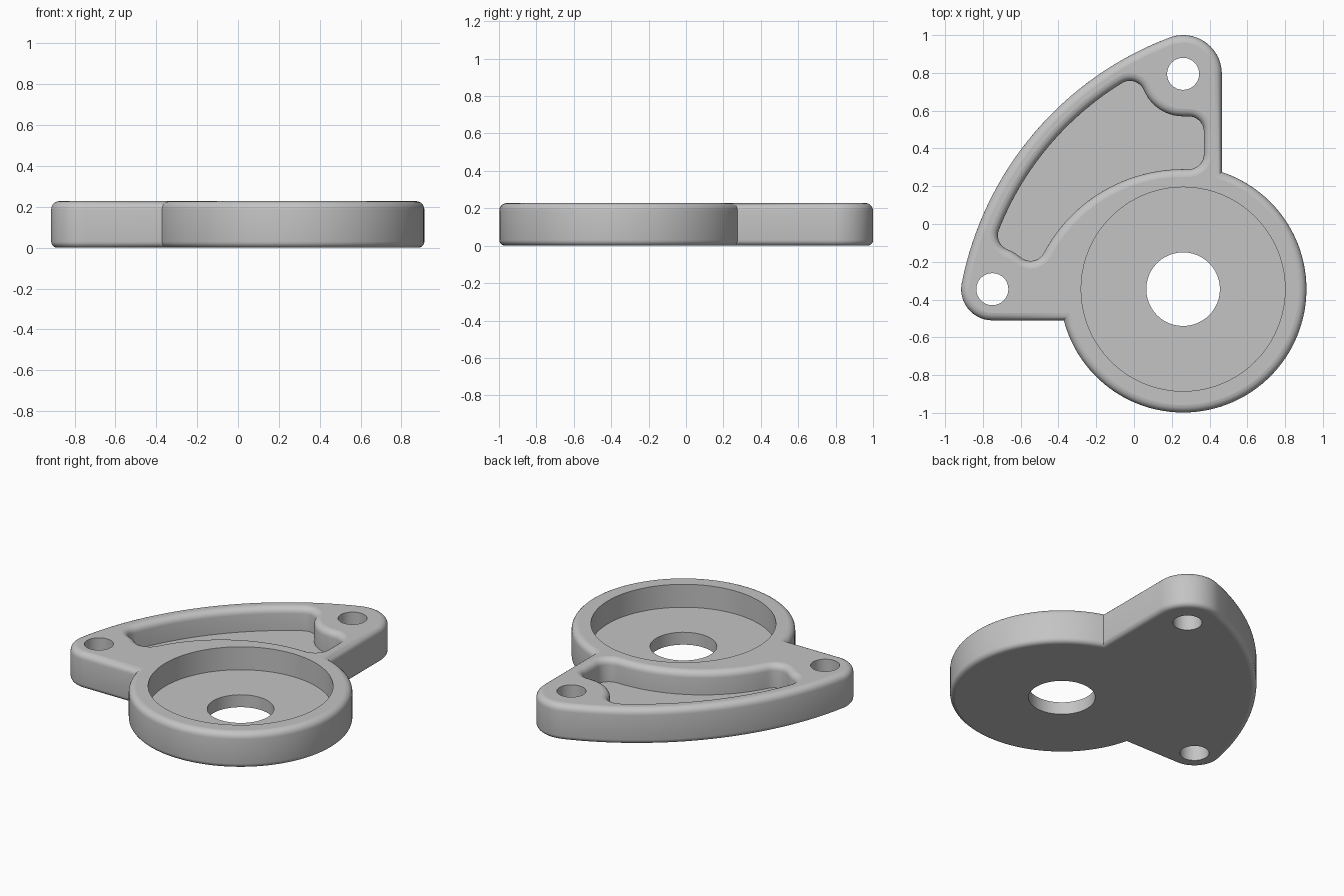
import bpy, bmesh, math
from mathutils import Vector

if "Cube" in bpy.data.objects:
    bpy.data.objects.remove(bpy.data.objects["Cube"])

HEIGHT, FLOOR = 0.228, 0.08
FILLET, FOOT_FILLET = 0.04, 0.03
DISC, DISC_R = Vector((0.26, -0.345)), 0.653
TOP_EAR, TOP_R = Vector((0.26, 0.795)), 0.205
LEFT_EAR, LEFT_R = Vector((-0.75, -0.345)), 0.165


def arc(c, r, a0, a1, n):
    """Points on an arc, angles in degrees."""
    return [Vector((c[0] + r * math.cos(math.radians(a0 + (a1 - a0) * i / n)),
                    c[1] + r * math.sin(math.radians(a0 + (a1 - a0) * i / n))))
            for i in range(n + 1)]


def clean(pts):
    """Drop points that coincide with their predecessor."""
    return [p for i, p in enumerate(pts) if (p - pts[i - 1]).length > 0.002]


def angle(v):
    return math.degrees(math.atan2(v.y, v.x))


def tangent_arc(c1, r1, c2, r2, R):
    """Centre and end angles of a big arc enclosing two small circles."""
    d = c2 - c1
    L = d.length
    a = ((R - r1) ** 2 - (R - r2) ** 2 + L * L) / (2 * L)
    h = math.sqrt((R - r1) ** 2 - a * a)
    u = d / L
    c = c1 + u * a + Vector((u.y, -u.x)) * h
    return c, angle(c1 - c), angle(c2 - c)


def offset(pts, d):
    """Mitred offset to the left of travel, which is into the material."""
    out = []
    for i, p in enumerate(pts):
        e1 = (p - pts[i - 1]).normalized()
        e2 = (pts[(i + 1) % len(pts)] - p).normalized()
        n1, n2 = Vector((-e1.y, e1.x)), Vector((-e2.y, e2.x))
        out.append(p + (n1 + n2) * (d / (1 + n1.dot(n2))))
    return out


# Outer outline, counter-clockwise: disc, upper ear, long arc, left ear
s = math.degrees(math.asin(LEFT_R / DISC_R))
e = math.degrees(math.acos(TOP_R / DISC_R))
big, aL, aT = tangent_arc(LEFT_EAR, LEFT_R, TOP_EAR, TOP_R, 1.75)
outline = clean(arc(DISC, DISC_R, 180 + s, 360 + e, 72)
                + arc(TOP_EAR, TOP_R, 0, aT, 20)
                + arc(big, 1.75, aT, aL, 32)
                + arc(LEFT_EAR, LEFT_R, aL, 270, 20))

# Pocket outline, clockwise, with rounded corners and bosses around the ears
CR, BOSS = 0.08, 0.225


def around(c, r, a):
    return arc(c, r, a, a, 1)[0]


inner = Vector((0.26, -0.545))
corner_a = around(inner, 0.835 + CR, 152)
corner_b = around(LEFT_EAR, BOSS + CR, 69)
corner_c = around(TOP_EAR, BOSS + CR, 202.6)
boss_a = angle(corner_a - LEFT_EAR)
pk, pL, pT = tangent_arc(corner_b, CR, corner_c, CR, 1.6)
pocket = clean(arc(inner, 0.835, 90, 152, 28)
               + arc(corner_a, CR, -28, boss_a - 180, 10)
               + arc(LEFT_EAR, BOSS, boss_a, 69, 5)
               + arc(corner_b, CR, 249, pL, 10)
               + arc(pk, 1.6, pL, pT, 26)
               + arc(corner_c, CR, pT, 22.6, 10)
               + arc(TOP_EAR, BOSS, 202.6, 270, 10)
               + arc((0.29, 0.49), CR, 90, 0, 8)
               + arc((0.29, 0.37), CR, 0, -90, 8))

bm = bmesh.new()


def ring(pts, z):
    return [bm.verts.new((p.x, p.y, z)) for p in pts]


def loft(rings):
    for a, b in zip(rings, rings[1:]):
        n = len(a)
        for i in range(n):
            j = (i + 1) % n
            bm.faces.new((a[i], a[j], b[j], b[i]))


def fill(*rings):
    """Flat face bounded by the first ring, with the others as holes."""
    edges = []
    for r in rings:
        for i, v in enumerate(r):
            w = r[(i + 1) % len(r)]
            edges.append(bm.edges.get((v, w)) or bm.edges.new((v, w)))
    bmesh.ops.triangle_fill(bm, edges=edges, use_beauty=True, normal=(0, 0, 1))


def rounding(pts, r, z, sign):
    """Quarter-round rings from the wall to a horizontal face at height z."""
    res = []
    for k in range(6):
        t = math.pi / 2 * k / 5
        res.append(ring(offset(pts, r * (1 - math.cos(t))),
                        z - sign * r * (1 - math.sin(t))))
    return res


def hole(c, r, z0, z1, n):
    pts = arc(c, r, 360, 0, n)[:-1]
    rings = [ring(pts, z0), ring(pts, z1)]
    loft(rings)
    return rings


# Outer wall with rounded rims
foot = rounding(outline, FOOT_FILLET, 0, -1)
rim = rounding(outline, FILLET, HEIGHT, 1)
loft(foot[::-1] + rim)

# Pocket wall with a rounded lip
pocket_floor = ring(pocket, FLOOR)
lip = rounding(pocket, FILLET, HEIGHT, 1)
loft([pocket_floor] + lip)

# Round recess, shaft hole and the two bolt holes
recess = hole(DISC, 0.54, FLOOR, HEIGHT, 80)
shaft = hole(DISC, 0.195, 0, FLOOR, 48)
bolt_a = hole(TOP_EAR, 0.085, 0, HEIGHT, 32)
bolt_b = hole(LEFT_EAR, 0.085, 0, HEIGHT, 32)

# Flat faces
fill(rim[-1], lip[-1], recess[1], bolt_a[1], bolt_b[1])
fill(foot[-1], shaft[0], bolt_a[0], bolt_b[0])
fill(recess[0], shaft[1])
fill(pocket_floor)
bmesh.ops.recalc_face_normals(bm, faces=bm.faces[:])

mesh = bpy.data.meshes.new("flange_plate")
bm.to_mesh(mesh)
bm.free()
plate = bpy.data.objects.new("flange_plate", mesh)
bpy.context.collection.objects.link(plate)

grey = bpy.data.materials.new("light_grey")
grey.diffuse_color = (0.55, 0.55, 0.55, 1)
grey.use_nodes = True
grey.node_tree.nodes["Principled BSDF"].inputs["Base Color"].default_value = grey.diffuse_color
mesh.materials.append(grey)

# Smooth walls and roundings, flat horizontal faces
bpy.context.view_layer.objects.active = plate
plate.select_set(True)
bpy.ops.object.shade_smooth_by_angle(angle=math.radians(35))
for f in mesh.polygons:
    if abs(f.normal.z) > 0.999:
        f.use_smooth = False
